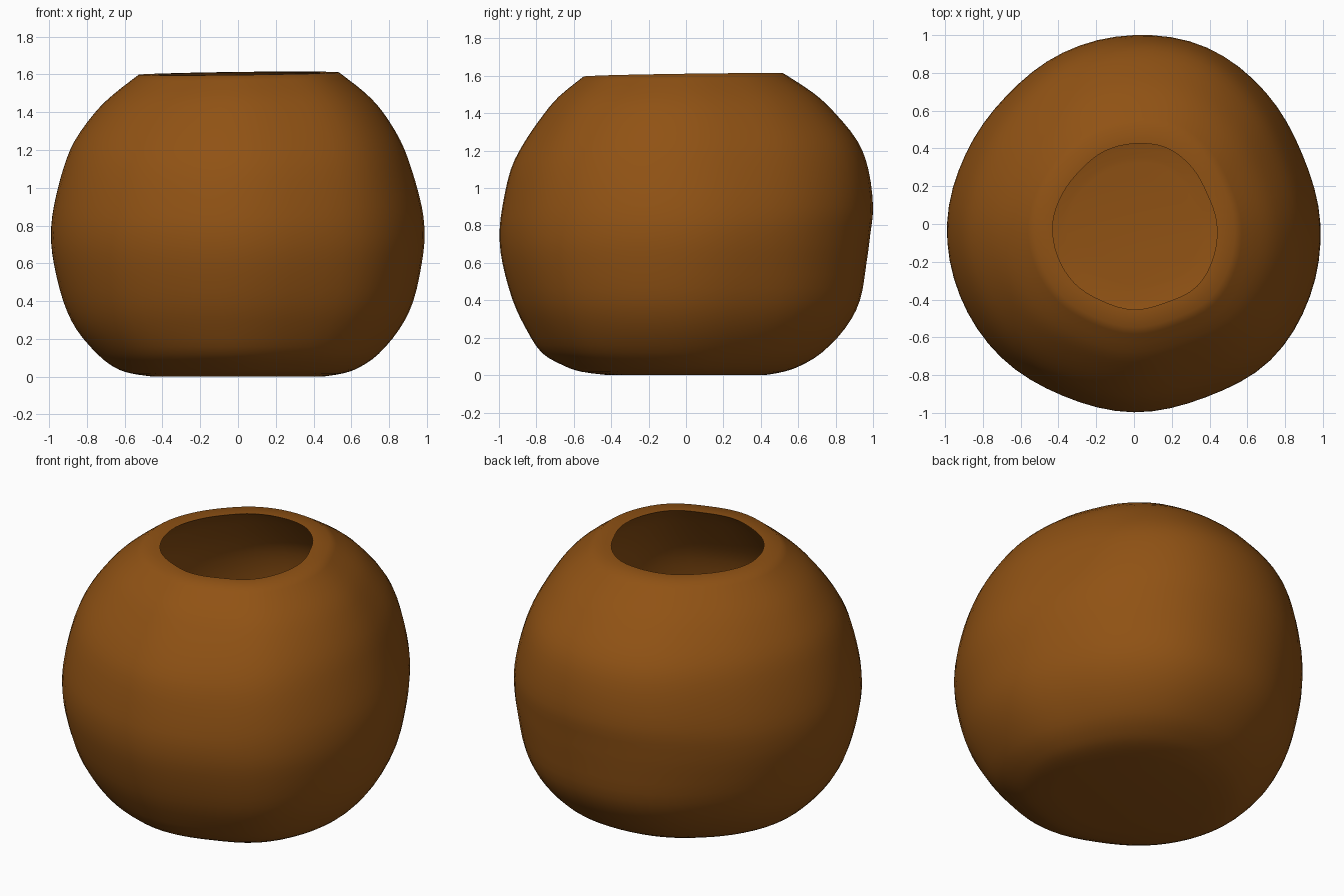
import bpy, bmesh, math

if "Cube" in bpy.data.objects:
    bpy.data.objects.remove(bpy.data.objects["Cube"])

SEG, SUB = 64, 3
# silhouette rows: height, then radius toward right, back, left, front
ROWS = [(0, .45, .42, .45, .42), (.018, .56, .52, .57, .56), (.05, .645, .61, .655, .655),
        (.12, .745, .725, .745, .775), (.25, .855, .85, .855, .86), (.4, .93, .93, .925, .93),
        (.6, .975, .965, .975, .985), (.75, .99, .985, .99, 1.0), (.9, .975, 1.0, .975, .985),
        (1.1, .92, .975, .925, .94), (1.25, .86, .915, .865, .867), (1.4, .765, .79, .76, .765),
        (1.5, .67, .68, .66, .68), (1.605, .535, .52, .525, .55)]
# plan outline radius every 22.5 degrees, anticlockwise from +x
PLAN = [.987, .967, .99, 1.012, 1.0, .985, .962, .968,
        .99, .997, .997, .985, .997, .993, 1.02, 1.007]


def spline(a, b, c, d, t):
    return b + .5 * t * (c - a + t * (2 * a - 5 * b + 4 * c - d + t * (3 * (b - c) + d - a)))


def plan(ang):
    f = ang / (math.pi / 8)
    i = int(f)
    return spline(*(PLAN[(i + k) % 16] for k in (-1, 0, 1, 2)), f - i)


def fine_rows():
    last = len(ROWS) - 1
    for i in range(last):
        quad = [ROWS[min(max(i + k, 0), last)] for k in (-1, 0, 1, 2)]
        for s in range(SUB):
            yield [spline(*v, s / SUB) for v in zip(*quad)]
    yield list(ROWS[-1])


def ring_points(row, wall, floor):
    z, right, back, left, front = row
    pts = []
    for k in range(SEG):
        a = 2 * math.pi * k / SEG
        c, s = math.cos(a), math.sin(a)
        r = (right if c > 0 else left) * c * c + (back if s > 0 else front) * s * s
        end = 1 + .5 * abs(z / .8 - 1)
        r = r * (plan(a) / (.99 * c * c + s * s)) ** end - wall
        h = floor + z * (1 - floor / 1.605)
        tilt = max(0, z - 1.1) / .5
        pts.append((r * c, r * s, h + tilt * r * (.012 * c + .015 * s)))
    return pts


bm = bmesh.new()
# outer wall upward, over the flat rim, then inner wall downward
rows = list(fine_rows())
rings = [[bm.verts.new(p) for p in ring_points(r, 0, 0)] for r in rows]
rings += [[bm.verts.new(p) for p in ring_points(r, .095, .08)] for r in reversed(rows)]
for lo, hi in zip(rings, rings[1:]):
    for k in range(SEG):
        n = (k + 1) % SEG
        bm.faces.new((lo[k], lo[n], hi[n], hi[k]))
# underside and inner floor
bm.faces.new(rings[0][::-1])
bm.faces.new(rings[-1])
bmesh.ops.recalc_face_normals(bm, faces=bm.faces)

mesh = bpy.data.meshes.new("clay_pot")
bm.to_mesh(mesh)
bm.free()
pot = bpy.data.objects.new("clay_pot", mesh)
bpy.context.collection.objects.link(pot)

clay = bpy.data.materials.new("brown_clay")
clay.diffuse_color = (.28, .085, .007, 1)
clay.use_nodes = True
clay.node_tree.nodes["Principled BSDF"].inputs["Base Color"].default_value = clay.diffuse_color
mesh.materials.append(clay)

bpy.context.view_layer.objects.active = pot
pot.select_set(True)
bpy.ops.object.shade_smooth_by_angle(angle=math.radians(70))
